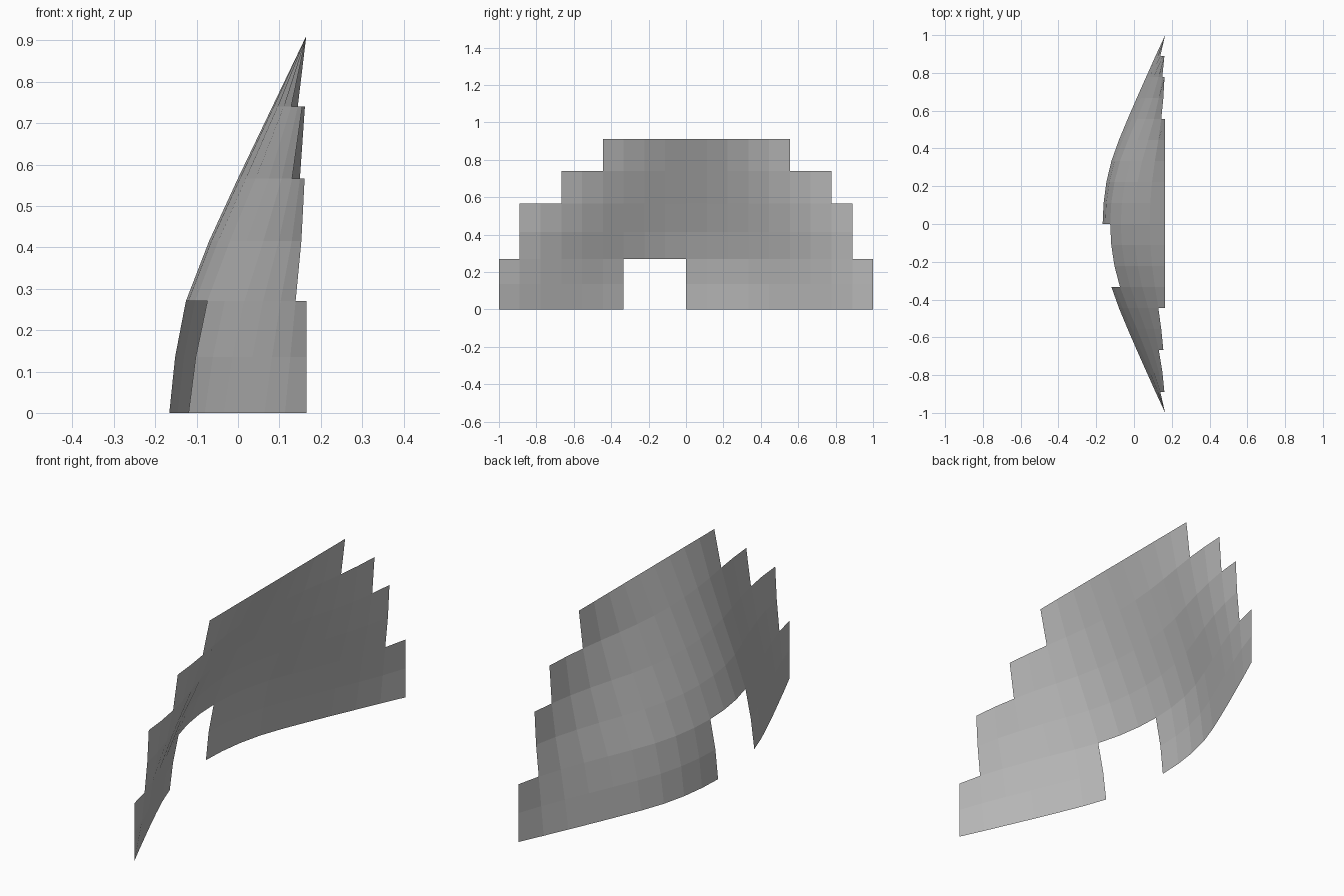
import bpy
import bmesh

if "Cube" in bpy.data.objects:
    bpy.data.objects.remove(bpy.data.objects["Cube"])

grey = bpy.data.materials.new("mid grey")
grey.use_nodes = True
colour = (0.5, 0.5, 0.5, 1)
grey.diffuse_color = colour
grey.node_tree.nodes["Principled BSDF"].inputs["Base Color"].default_value = colour

# Sheet shape: height, bulge depth and bulge sharpness of each level
LEVELS = [(0, .331, 1), (.135, .317, 1.13), (.27, .291, 1.3), (.415, .235, 1.6),
          (.567, .165, 2), (.74, .082, 2.7), (.911, 0, 3)]
# Bulge from the middle outwards, one value per column
BULGE = [1, .985, .94, .86, .74, .6, .455, .305, .155, 0]
# Column spans that are filled between each pair of levels
LOW = [(-9, -3), (0, 9)]
SPANS = [LOW, LOW, [(-8, 8)], [(-8, 8)], [(-6, 7)], [(-4, 5)]]


def build_sheet(name):
    bm = bmesh.new()
    grid = {}

    def vert(col, row):
        if (col, row) not in grid:
            z, depth, power = LEVELS[row]
            x = .165 - depth * BULGE[abs(col)] ** power
            grid[col, row] = bm.verts.new((x, col / 9, z))
        return grid[col, row]

    for row, spans in enumerate(SPANS):
        for start, end in spans:
            for col in range(start, end):
                bm.faces.new((vert(col, row), vert(col, row + 1),
                              vert(col + 1, row + 1), vert(col + 1, row)))
    mesh = bpy.data.meshes.new(name)
    bm.to_mesh(mesh)
    bm.free()
    mesh.materials.append(grey)
    obj = bpy.data.objects.new(name, mesh)
    bpy.context.collection.objects.link(obj)
    return obj


# Curved stepped panel with a doorway
build_sheet("curved_panel")
